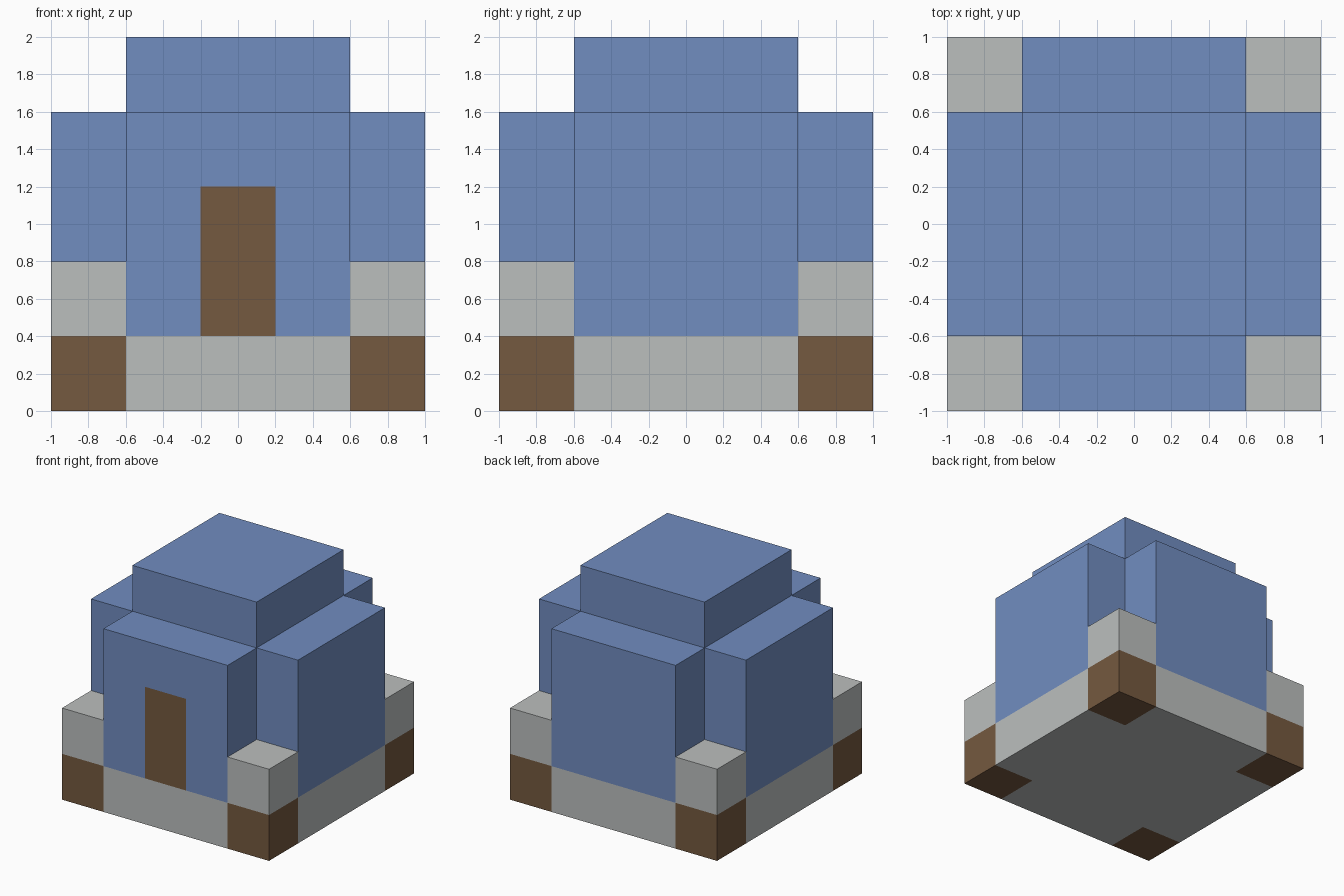
import bpy
import bmesh

cube = bpy.data.objects.get("Cube")
if cube:
    bpy.data.objects.remove(cube, do_unlink=True)


def material(name, color):
    mat = bpy.data.materials.new(name)
    mat.use_nodes = True
    mat.diffuse_color = (*color, 1)
    mat.node_tree.nodes["Principled BSDF"].inputs["Base Color"].default_value = (*color, 1)
    return mat


BLUE = material("blue", (0.165, 0.266, 0.527))
GREY = material("stone_grey", (0.50, 0.52, 0.515))
BROWN = material("wood_brown", (0.178, 0.10, 0.05))

OUT, IN = 1.0, 0.6   # outer edge and corner notch
CROSS = [(-IN, -OUT), (IN, -OUT), (IN, -IN), (OUT, -IN), (OUT, IN), (IN, IN),
         (IN, OUT), (-IN, OUT), (-IN, IN), (-OUT, IN), (-OUT, -IN), (-IN, -IN)]


def square(x0, y0, x1, y1):
    return [(x0, y0), (x1, y0), (x1, y1), (x0, y1)]


def prism(name, outline, z0, z1, mats, edit=None):
    """Extrude a flat outline from z0 to z1; edit may refine the mesh."""
    bm = bmesh.new()
    base = bm.faces.new([bm.verts.new((x, y, z0)) for x, y in outline])
    top = bmesh.ops.extrude_face_region(bm, geom=[base], use_keep_orig=True)["geom"]
    verts = [v for v in top if isinstance(v, bmesh.types.BMVert)]
    bmesh.ops.translate(bm, verts=verts, vec=(0, 0, z1 - z0))
    bmesh.ops.recalc_face_normals(bm, faces=bm.faces)
    if edit:
        edit(bm)
    mesh = bpy.data.meshes.new(name)
    bm.to_mesh(mesh)
    bm.free()
    for mat in mats:
        mesh.materials.append(mat)
    obj = bpy.data.objects.new(name, mesh)
    bpy.context.collection.objects.link(obj)
    return obj


def cut_door(bm):
    """Cut the front wall around the doorway and paint the door face."""
    for co, no in (((-0.2, 0, 0), (1, 0, 0)), ((0.2, 0, 0), (1, 0, 0)), ((0, 0, 1.2), (0, 0, 1))):
        front = [f for f in bm.faces if f.normal.y < -0.9 and f.calc_center_median().y < -0.9]
        edges = {e for f in front for e in f.edges}
        verts = {v for f in front for v in f.verts}
        bmesh.ops.bisect_plane(bm, geom=front + list(edges) + list(verts),
                               plane_co=co, plane_no=no)
        bm.normal_update()
    for f in bm.faces:
        c = f.calc_center_median()
        if f.normal.y < -0.9 and c.y < -0.9 and abs(c.x) < 0.2 and c.z < 1.2:
            f.material_index = 1


# Stone floor, walls with door, and raised roof
prism("floor", CROSS, 0, 0.4, [GREY])
prism("walls", CROSS, 0.4, 1.6, [BLUE, BROWN], cut_door)
prism("roof", square(-IN, -IN, IN, IN), 1.6, 2.0, [BLUE])

# Corner posts: wooden foot with a stone block on top
for sx, side in ((-1, "right"), (1, "left")):
    for sy, end in ((-1, "front"), (1, "back")):
        xs, ys = sorted((sx * IN, sx * OUT)), sorted((sy * IN, sy * OUT))
        plan = square(xs[0], ys[0], xs[1], ys[1])
        prism(f"{end}_{side}_foot", plan, 0, 0.4, [BROWN])
        prism(f"{end}_{side}_corner_block", plan, 0.4, 0.8, [GREY])
